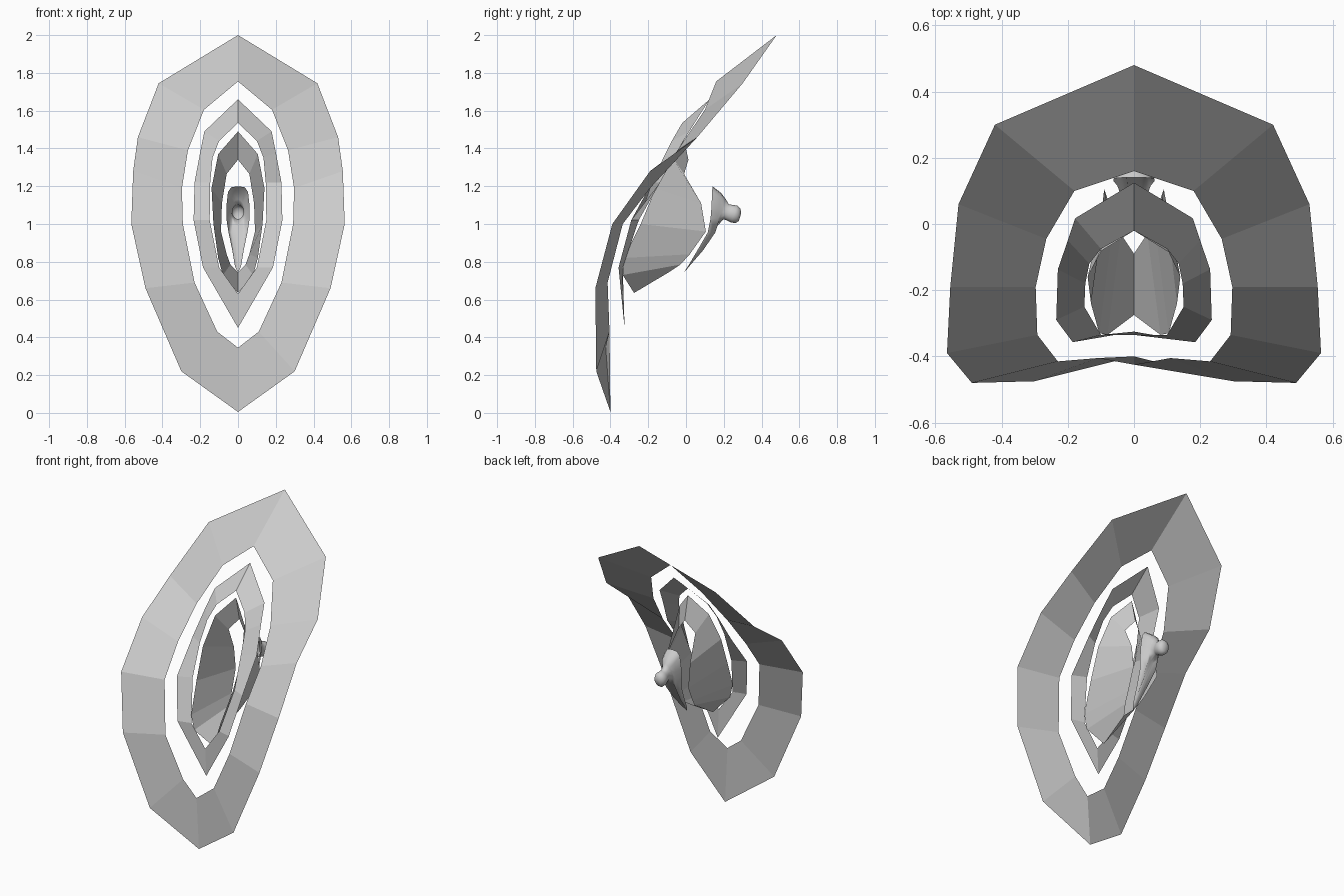
import bpy, math


def full_loop(half):
    """Mirror a half loop (first and last point on x = 0) into a closed loop."""
    return list(half) + [(-x, y, z) for x, y, z in half[-2:0:-1]]


def loft(name, loops, cap=False):
    """Bridge successive closed loops with quads."""
    n = len(loops[0])
    verts = [p for lp in loops for p in lp]
    faces = []
    for k in range(len(loops) - 1):
        for i in range(n):
            j = (i + 1) % n
            faces.append((k * n + i, k * n + j, (k + 1) * n + j, (k + 1) * n + i))
    if cap:
        faces.append(tuple(range((len(loops) - 1) * n, len(loops) * n)))
    me = bpy.data.meshes.new(name)
    me.from_pydata(verts, [], faces)
    ob = bpy.data.objects.new(name, me)
    bpy.context.collection.objects.link(ob)
    return ob


# Wide outer ring, a thin bent sheet
outer_edge = [(0, .48, 2.0), (.42, .30, 1.745), (.53, .06, 1.46), (.555, -.19, 1.28),
              (.565, -.39, 1.0), (.49, -.48, .66), (.30, -.475, .22), (0, -.40, .005)]
outer_hole = [(0, .16, 1.755), (.18, .10, 1.605), (.265, -.045, 1.39), (.297, -.19, 1.19),
              (.292, -.335, 1.0), (.23, -.415, .69), (.11, -.405, .43), (0, -.425, .345)]
loft("outer_ring", [full_loop(outer_edge), full_loop(outer_hole)])

# Narrow middle ring
mid_edge = [(0, .125, 1.66), (.178, .017, 1.49), (.20, -.05, 1.38), (.23, -.137, 1.22),
            (.235, -.29, 1.02), (.185, -.357, .77), (0, -.325, .45)]
mid_hole = [(0, -.02, 1.535), (.10, -.075, 1.44), (.135, -.12, 1.35), (.147, -.18, 1.22),
            (.15, -.25, 1.02), (.10, -.335, .77), (0, -.335, .63)]
loft("middle_ring", [full_loop(mid_edge), full_loop(mid_hole)])

# Deep inner sleeve, open at both ends
sleeve_front = [(0, -.02, 1.49), (.105, -.085, 1.37), (.14, -.16, 1.19), (.13, -.24, 1.0),
                (.105, -.33, .82), (.08, -.335, .73), (0, -.275, .635)]
sleeve_back = [(0, .013, 1.34), (.06, -.01, 1.265), (.085, .08, 1.11), (.09, .105, .96),
               (.06, .02, .84), (.04, -.03, .785), (0, -.09, .745)]
loft("inner_sleeve", [full_loop(sleeve_front), full_loop(sleeve_back)])

# Small smooth funnel behind, tapering to a rounded knob
rim = [(0, .14, 1.20), (.035, .14, 1.195), (.053, .138, 1.17), (.062, .135, 1.09),
       (.062, .13, 1.03), (.05, .115, .955), (.03, .06, .86), (.016, .01, .775), (0, -.01, .745)]
body = [(0, .185, 1.165), (.03, .185, 1.16), (.045, .18, 1.14), (.046, .175, 1.08),
        (.042, .17, 1.03), (.036, .155, .955), (.022, .09, .86), (.011, .025, .785), (0, 0.0, .755)]


def ring(y, z, rx, rz, tilt):
    """Round half section whose plane leans by tilt."""
    out = []
    for i in range(9):
        a = math.pi * i / 8
        h = rz * math.cos(a)
        out.append((rx * math.sin(a), y + h * math.sin(tilt), z + h * math.cos(tilt)))
    return out


sections = [rim, body, ring(.188, 1.06, .036, .075, .3), ring(.212, 1.065, .03, .042, .35),
            ring(.232, 1.06, .034, .044, .4), ring(.255, 1.053, .04, .048, .35),
            ring(.275, 1.044, .034, .041, .3), ring(.286, 1.037, .018, .022, .3)]
funnel = loft("back_funnel", [full_loop(s) for s in sections], cap=True)
for p in funnel.data.polygons:
    p.use_smooth = True
